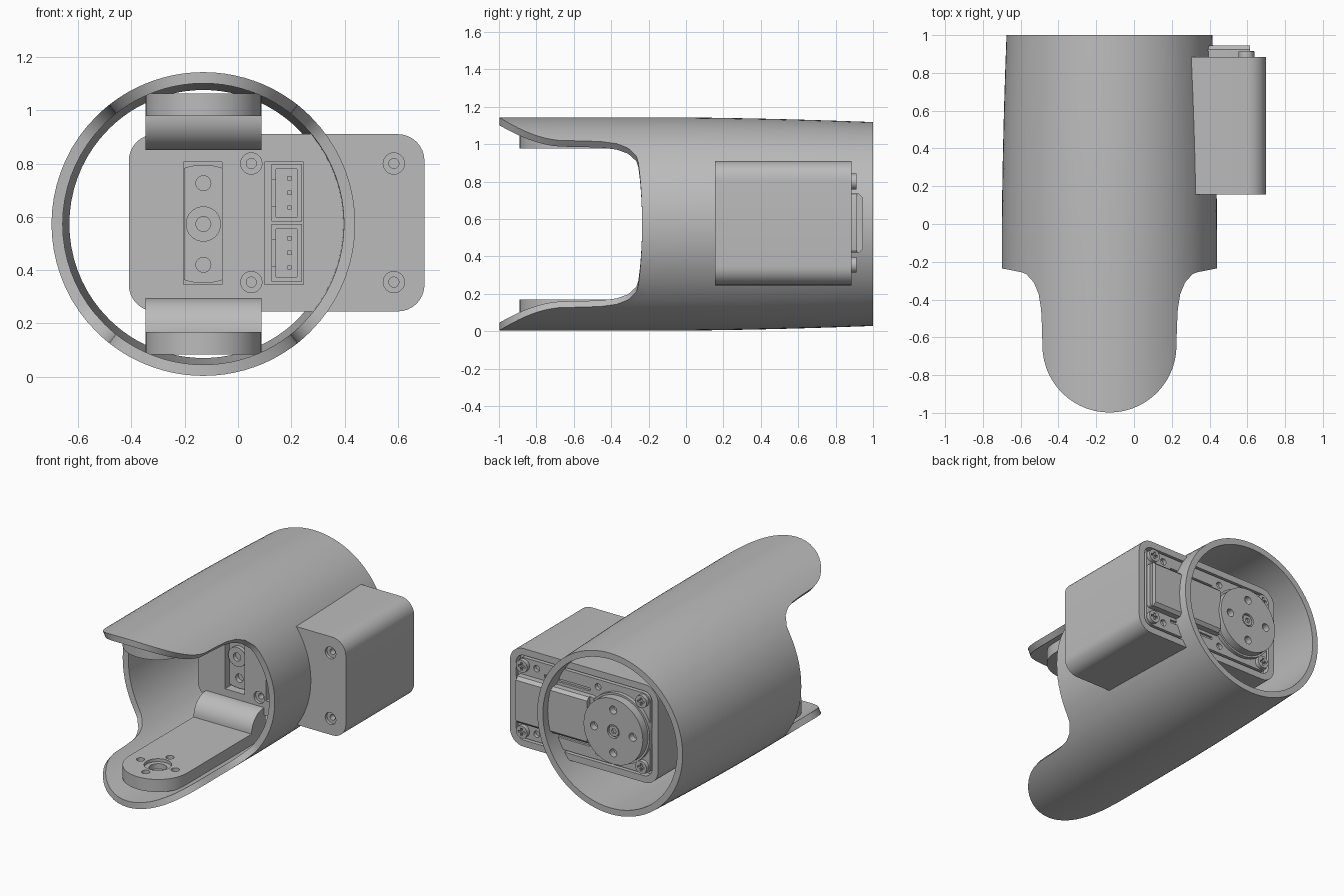
import bpy, bmesh
from math import sin, cos, asin, pi, radians, sqrt

if "Cube" in bpy.data.objects:
    bpy.data.objects.remove(bpy.data.objects["Cube"], do_unlink=True)

CX, CZ, R = -0.13, 0.573, 0.57
grey = bpy.data.materials.new("mid grey")
grey.use_nodes = True
grey.diffuse_color = (0.5, 0.5, 0.5, 1)
grey.node_tree.nodes["Principled BSDF"].inputs["Base Color"].default_value = (0.5, 0.5, 0.5, 1)


def finish(name, bm):
    bmesh.ops.recalc_face_normals(bm, faces=bm.faces)
    me = bpy.data.meshes.new(name)
    bm.to_mesh(me)
    bm.free()
    ob = bpy.data.objects.new(name, me)
    bpy.context.collection.objects.link(ob)
    me.materials.append(grey)
    return ob


def solid(name, pts, a, b, axis="y"):
    """Extrude a 2D outline from a to b along an axis."""
    place = {"x": lambda u, v, t: (t, u, v),
             "y": lambda u, v, t: (u, t, v),
             "z": lambda u, v, t: (u, v, t)}[axis]
    bm = bmesh.new()
    lo = [bm.verts.new(place(u, v, a)) for u, v in pts]
    hi = [bm.verts.new(place(u, v, b)) for u, v in pts]
    bm.faces.new(lo)
    bm.faces.new(hi)
    n = len(pts)
    for i in range(n):
        j = (i + 1) % n
        bm.faces.new((lo[i], lo[j], hi[j], hi[i]))
    return finish(name, bm)


def arc(u, v, r, a0, a1, n):
    return [(u + r * cos(radians(a0 + (a1 - a0) * i / n)),
             v + r * sin(radians(a0 + (a1 - a0) * i / n))) for i in range(n + 1)]


def circle(u, v, r, n=28):
    return arc(u, v, r, 0, 360, n)[:-1]


def rounded(u0, u1, v0, v1, r, n=8):
    return (arc(u1 - r, v1 - r, r, 0, 90, n) + arc(u0 + r, v1 - r, r, 90, 180, n)
            + arc(u0 + r, v0 + r, r, 180, 270, n) + arc(u1 - r, v0 + r, r, 270, 360, n))


def box(u0, u1, v0, v1):
    return [(u0, v0), (u1, v0), (u1, v1), (u0, v1)]


def boolean(ob, tool, op="DIFFERENCE"):
    mod = ob.modifiers.new("cut", "BOOLEAN")
    mod.object, mod.operation, mod.solver = tool, op, "EXACT"
    bpy.context.view_layer.objects.active = ob
    bpy.ops.object.modifier_apply(modifier=mod.name)
    bpy.data.objects.remove(tool, do_unlink=True)


def cut(ob, pts, a, b, axis="y"):
    boolean(ob, solid("cutter", pts, a, b, axis))


# Sleeve: a tapering tube whose front edge runs out into two rounded tongues
W = 0.355
edge = [(asin(W * sin(t * pi / 28) / R), -0.643 - W * cos(t * pi / 28)) for t in range(15)]
edge += [(asin(x / R), y) for x, y in ((0.357, -0.55), (0.362, -0.45), (0.375, -0.37),
                                       (0.40, -0.31), (0.44, -0.265))]
edge += [(radians(d), -0.235 - 0.02 * ((90 - d) / 35) ** 2) for d in range(55, 91, 5)]
half = edge + [(pi - a, y) for a, y in reversed(edge[:-1])]
ring = half + [(2 * pi - a, y) for a, y in reversed(half[1:-1])]


def taper(y):
    return 0.025 * max(0, (y + 0.1) / 1.1) ** 1.7


bm = bmesh.new()
cols = []
for a, y0 in ring:
    ys = [y0 * (1 - i / 4) for i in range(4)] + [i / 6 for i in range(7)]
    col = [bm.verts.new((CX + (r - taper(y)) * sin(a), y, CZ + (r - taper(y)) * cos(a)))
           for r, seq in ((R, ys), (0.528, ys[::-1])) for y in seq]
    cols.append(col)
for c, d in zip(cols, cols[1:] + cols[:1]):
    for i in range(len(c)):
        j = (i + 1) % len(c)
        bm.faces.new((c[i], d[i], d[j], c[j]))
finish("sleeve", bm)

# Hinge pads inside each tongue, with a rounded shoulder against the housing
PW, PY = 0.2175, -0.672
outline = arc(CX, PY, PW, 180, 360, 24) + [(CX + PW, 0.17), (CX - PW, 0.17)]
for name, s in (("lower", -1), ("upper", 1)):
    z0, z1 = CZ + s * 0.49, CZ + s * 0.405
    pad = solid(name + "_hinge_pad", outline, min(z0, z1), max(z0, z1), "z")
    lo, hi = sorted((z1 + s * 0.055, z1 - s * 0.1))
    cut(pad, circle(CX, PY, 0.085), *sorted((z1 + s * 0.02, z1 - s * 0.1)), "z")
    cut(pad, circle(CX, PY, 0.055), lo, hi, "z")
    for dx, dy in ((1, 0), (-1, 0), (0, 1), (0, -1)):
        cut(pad, circle(CX + 0.13 * dx, PY + 0.13 * dy, 0.026, 16), lo, hi, "z")
    prof = [(0.17, z1 + s * 0.02), (0.02, z1 + s * 0.02)]
    prof += [(0.15 - 0.13 * cos(radians(t)), z1 - s * 0.128 * sin(radians(t)))
             for t in range(0, 91, 9)]
    prof += [(0.17, z1 - s * 0.128)]
    solid(name + "_pad_shoulder", prof, CX - PW, CX + PW, "x")

# Actuator housing: rounded block, open at the back, pierced at the front
ZL, ZH = 0.245, 0.91
housing = solid("actuator_housing", rounded(-0.41, 0.70, ZL, ZH, 0.1), 0.155, 0.885)
cut(housing, rounded(-0.365, 0.655, ZL + 0.045, ZH - 0.045, 0.06), 0.84, 1.0)
cut(housing, box(-0.205, -0.06, 0.345, 0.805), 0.1, 0.23)
cut(housing, box(0.10, 0.245, 0.345, 0.805), 0.1, 0.24)
for x in (0.05, 0.585):
    for z in (0.355, 0.80):
        cut(housing, circle(x, z, 0.04, 24), 0.1, 0.175)
        cut(housing, circle(x, z, 0.019, 16), 0.1, 0.25)

# Front slot: idler carrier with boss and screw holes
carrier = solid("idler_carrier", arc(CX, CZ, 0.222, 71, 109, 8) + arc(CX, CZ, 0.222, 251, 289, 8),
                0.20, 0.25)
for dz in (-0.153, 0.153):
    cut(carrier, circle(CX, CZ + dz, 0.028, 20), 0.1, 0.24)
boss = solid("idler_boss", circle(CX, CZ, 0.066, 32), 0.175, 0.24)
cut(boss, circle(CX, CZ, 0.028, 20), 0.1, 0.225)

# Front slot: a pair of cable sockets with pins
for name, z in (("lower", 0.465), ("upper", 0.69)):
    socket = solid(name + "_cable_socket", box(0.125, 0.24, z - 0.108, z + 0.108), 0.175, 0.25)
    cut(socket, box(0.142, 0.222, z - 0.09, z + 0.09), 0.1, 0.235)
    cut(socket, box(0.11, 0.16, z - 0.05, z + 0.05), 0.1, 0.21)
    for k in (-1, 0, 1):
        solid(name + "_socket_pin", box(0.185, 0.2, z + k * 0.055 - 0.008, z + k * 0.055 + 0.008),
              0.19, 0.24)

# Back: actuator cover, raised gear case and side rails
cover = solid("actuator_cover", rounded(-0.35, 0.64, ZL + 0.06, ZH - 0.06, 0.05), 0.83, 0.885)
for x in (0.04, 0.5):
    for z in (0.355, 0.80):
        cut(cover, circle(x, z, 0.022, 16), 0.86, 1.0)
cut(cover, box(0.10, 0.44, 0.755, 0.775), 0.87, 1.0)
cut(cover, box(0.10, 0.44, 0.38, 0.40), 0.87, 1.0)
solid("gear_case_step", rounded(0.05, 0.635, 0.42, 0.735, 0.02, 3), 0.87, 0.915)
solid("gear_case", [(0.87, 0.42), (0.925, 0.42), (0.945, 0.44), (0.945, 0.715),
                    (0.925, 0.735), (0.87, 0.735)], 0.08, 0.615, "x")
solid("horn_seat", circle(CX, CZ, 0.235, 48), 0.86, 0.91)

# Corner screws with cross recesses
for x in (0.595, -0.30):
    for z in (0.355, 0.80):
        screw = solid("corner_screw", circle(x, z, 0.042, 24), 0.87, 0.912)
        cut(screw, box(x - 0.025, x + 0.025, z - 0.007, z + 0.007), 0.895, 1.0)
        cut(screw, box(x - 0.007, x + 0.007, z - 0.025, z + 0.025), 0.895, 1.0)

# Output horn with bolt circle and centre screw
horn = solid("output_horn", circle(CX, CZ, 0.222, 48), 0.89, 0.965)
for dx, dz in ((1, 0), (-1, 0), (0, 1), (0, -1)):
    cut(horn, circle(CX + 0.145 * dx, CZ + 0.145 * dz, 0.027, 18), 0.92, 1.1)
cut(horn, circle(CX, CZ, 0.045, 24), 0.945, 1.1)
hub = solid("horn_screw", circle(CX, CZ, 0.036, 24), 0.93, 0.96)
cut(hub, circle(CX, CZ, 0.018, 6), 0.94, 1.1)

# Smooth the curved walls, keep the edges crisp
for ob in bpy.context.scene.objects:
    ob.select_set(ob.type == "MESH")
bpy.context.view_layer.objects.active = housing
bpy.ops.object.shade_smooth_by_angle(angle=radians(30))
